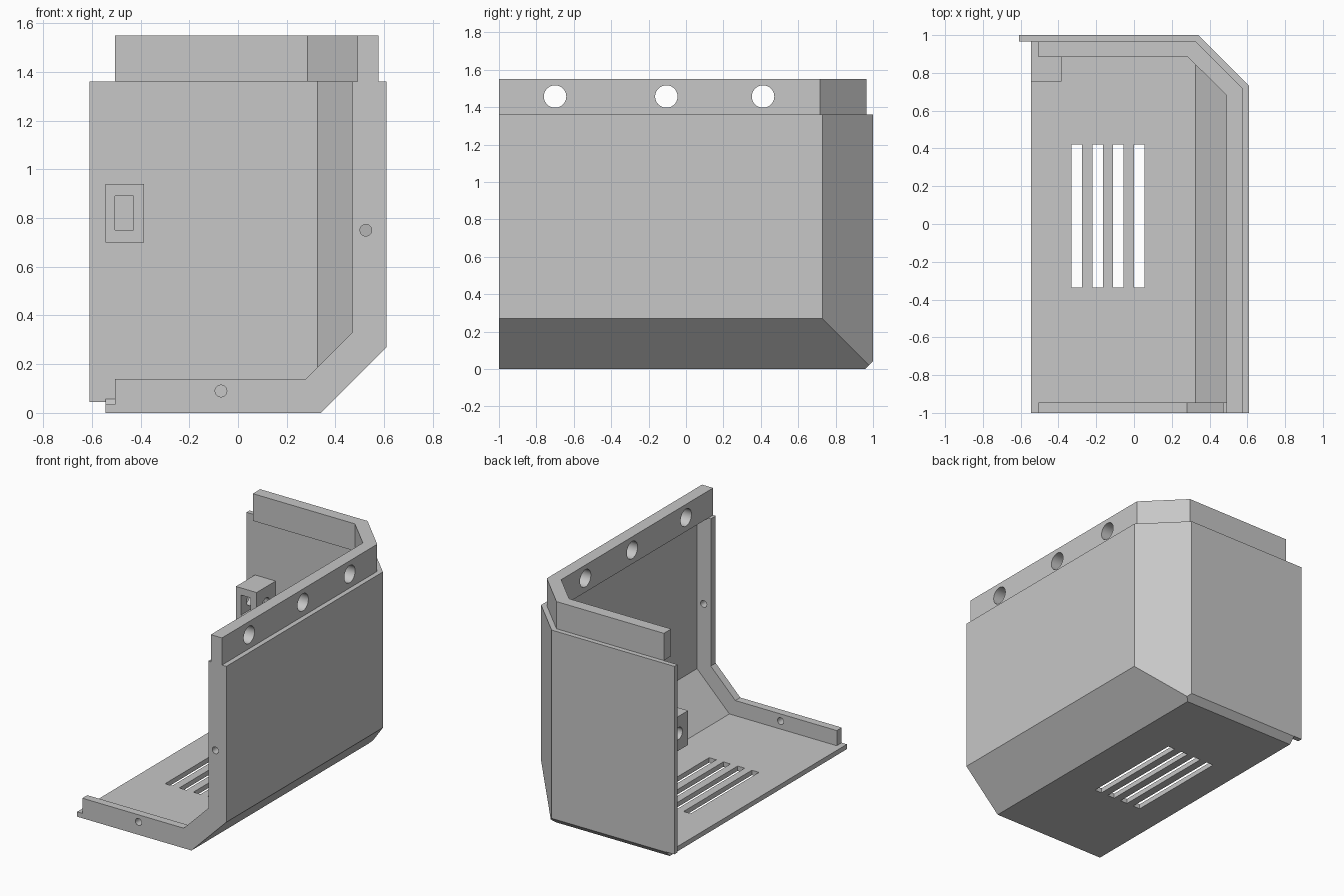
import bpy, bmesh
from math import pi
from mathutils import Vector, Matrix

if "Cube" in bpy.data.objects:
    bpy.data.objects.remove(bpy.data.objects["Cube"], do_unlink=True)

grey = bpy.data.materials.new("plain grey")
grey.use_nodes = True
colour = (0.57, 0.57, 0.57, 1)
grey.diffuse_color = colour
grey.node_tree.nodes["Principled BSDF"].inputs["Base Color"].default_value = colour


def finish(bm, name):
    bmesh.ops.recalc_face_normals(bm, faces=bm.faces)
    me = bpy.data.meshes.new(name)
    bm.to_mesh(me)
    bm.free()
    me.materials.append(grey)
    ob = bpy.data.objects.new(name, me)
    bpy.context.collection.objects.link(ob)
    return ob


def box(name, lo, hi, planes=()):
    """Box between two corners, trimmed by (point, outward normal) planes."""
    bm = bmesh.new()
    bmesh.ops.create_cube(bm, size=1)
    lo, hi = Vector(lo), Vector(hi)
    for v in bm.verts:
        v.co = [l + (c + 0.5) * (h - l) for l, h, c in zip(lo, hi, v.co)]
    for co, no in planes:
        bmesh.ops.bisect_plane(bm, geom=bm.verts[:] + bm.edges[:] + bm.faces[:],
                               plane_co=co, plane_no=no, clear_outer=True)
        bmesh.ops.holes_fill(bm, edges=[e for e in bm.edges if e.is_boundary])
    return finish(bm, name)


def prism(name, points, depth):
    bm = bmesh.new()
    face = bm.faces.new([bm.verts.new(p) for p in points])
    ext = bmesh.ops.extrude_face_region(bm, geom=[face])
    moved = [g for g in ext["geom"] if isinstance(g, bmesh.types.BMVert)]
    bmesh.ops.translate(bm, verts=moved, vec=depth)
    return finish(bm, name)


def rod(name, centre, radius, length, axis):
    bm = bmesh.new()
    turn = Matrix.Rotation(pi / 2, 4, "Y" if axis == "X" else "X")
    bmesh.ops.create_cone(bm, cap_ends=True, segments=40, radius1=radius,
                          radius2=radius, depth=length,
                          matrix=Matrix.Translation(centre) @ turn)
    return finish(bm, name)


def cut(ob, cutters):
    for c in cutters:
        mod = ob.modifiers.new("cut", "BOOLEAN")
        mod.operation, mod.solver, mod.object = "DIFFERENCE", "EXACT", c
        deps = bpy.context.evaluated_depsgraph_get()
        baked = bpy.data.meshes.new_from_object(ob.evaluated_get(deps))
        ob.modifiers.clear()
        ob.data = baked
        bpy.data.objects.remove(c, do_unlink=True)


# Outer shell: chamfered block with an offset cavity
T = 0.034
chamfers = [(Vector((0.34, 0, 0)), Vector((1, 0, -1)).normalized()),
            (Vector((0.34, 1, 0)), Vector((1, 1, 0)).normalized()),
            (Vector((0, 0.957, 0)), Vector((0, 1, -1)).normalized())]
inner = [(co - no * T, no) for co, no in chamfers]
shell = box("shell", (-0.61, -1, 0), (0.61, 1, 1.36), chamfers)
cavity = box("cavity", (-1, -0.945, T), (0.61 - T, 1 - T, 2), inner)

# Front opening leaves a flange around the front edge
opening = prism("opening", [(x, -2, z) for x, z in (
    (-1, T), (-0.505, T), (-0.505, 0.14), (0.28, 0.14), (0.47, 0.33),
    (0.47, 2), (-1, 2))], (0, 1.1, 0))

# Floor stops short of the back wall's left edge
side_trim = box("side_trim", (-1, -2, -1), (-0.545, 1 - T, 2))
corner_trim = box("corner_trim", (-1, 0.5, -1), (-0.545, 2, 0.045))

# Floor vents and flange screw holes
vents = [box("vent", (-0.33 + 0.11 * i, -0.335, -1), (-0.275 + 0.11 * i, 0.42, 0.5))
         for i in range(4)]
screws = [rod("screw_hole", (x, -1, z), 0.024, 0.3, "Y")
          for x, z in ((-0.07, 0.09), (0.525, 0.75))]
cut(shell, [cavity, opening, side_trim, corner_trim] + vents + screws)

# Upper lip with round holes
lip = prism("upper_lip", [(x, y, 1.36) for x, y in (
    (-0.505, 0.966), (0.326, 0.966), (0.576, 0.716), (0.576, -1),
    (0.49, -1), (0.49, 0.68), (0.285, 0.885), (-0.505, 0.885))], (0, 0, 0.19))
cut(lip, [rod("lip_hole", (0.53, y, 1.457), 0.06, 0.3, "X")
          for y in (-0.70, -0.105, 0.412)])

# Fastening block on the back wall
block = box("fastening_block", (-0.545, 0.755, 0.70), (-0.385, 1 - T, 0.94))
cut(block, [box("pocket", (-0.505, 0.5, 0.75), (-0.43, 0.93, 0.89)),
            rod("cross_hole", (-0.465, 0.86, 0.82), 0.042, 0.5, "X")])

# Smooth hole walls, crisp edges
bpy.ops.object.select_all(action="DESELECT")
for ob in (shell, lip, block):
    ob.select_set(True)
bpy.context.view_layer.objects.active = shell
bpy.ops.object.shade_smooth_by_angle()
